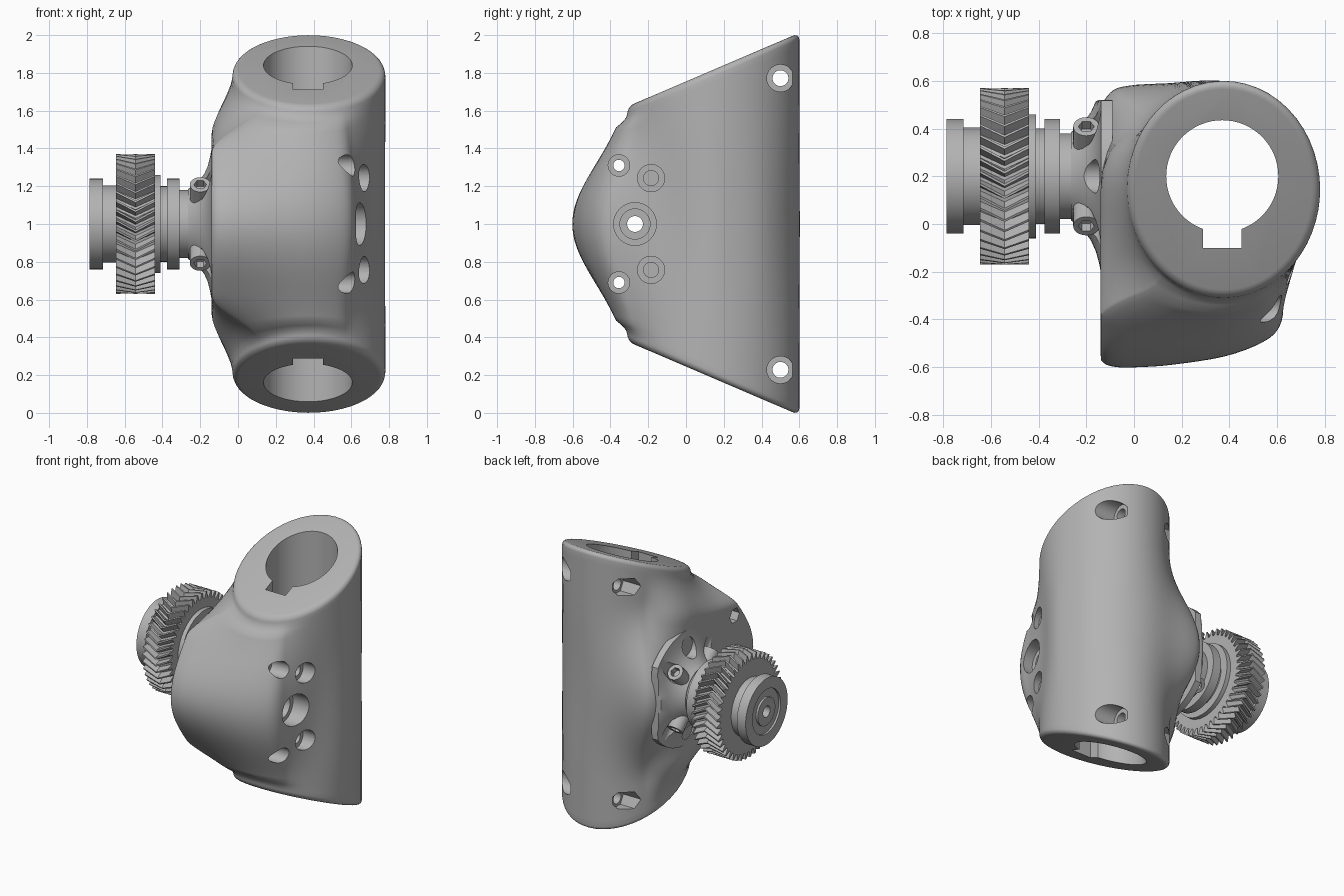
import bpy, bmesh
from math import pi, sin, cos, sqrt
from mathutils import Vector

cube = bpy.data.objects.get("Cube")
if cube:
    bpy.data.objects.remove(cube, do_unlink=True)

grey = bpy.data.materials.new("plain grey")
grey.use_nodes = True
grey.diffuse_color = (0.45, 0.45, 0.45, 1)
grey.node_tree.nodes["Principled BSDF"].inputs["Base Color"].default_value = (0.45, 0.45, 0.45, 1)


def loft(name, rings):
    """Skin a list of equal closed rings and cap both ends."""
    bm = bmesh.new()
    rows = [[bm.verts.new(p) for p in ring] for ring in rings]
    n = len(rows[0])
    for a, b in zip(rows, rows[1:]):
        for i in range(n):
            j = (i + 1) % n
            bm.faces.new((a[i], a[j], b[j], b[i]))
    bm.faces.new(rows[0][::-1])
    bm.faces.new(rows[-1])
    bmesh.ops.recalc_face_normals(bm, faces=bm.faces)
    mesh = bpy.data.meshes.new(name)
    bm.to_mesh(mesh)
    bm.free()
    mesh.materials.append(grey)
    ob = bpy.data.objects.new(name, mesh)
    bpy.context.collection.objects.link(ob)
    return ob


def rod(name, start, end, r, n=32):
    start, end = Vector(start), Vector(end)
    q = (end - start).to_track_quat('Z', 'Y')
    circle = [q @ Vector((r * cos(2 * pi * i / n), r * sin(2 * pi * i / n), 0)) for i in range(n)]
    return loft(name, [[c + p for p in circle] for c in (start, end)])


def cut(ob, cutter):
    """Subtract the cutter, bake the result and delete the cutter."""
    mod = ob.modifiers.new("cut", 'BOOLEAN')
    mod.operation, mod.solver, mod.object = 'DIFFERENCE', 'EXACT', cutter
    bpy.context.view_layer.update()
    mesh = bpy.data.meshes.new_from_object(ob.evaluated_get(bpy.context.evaluated_depsgraph_get()))
    ob.modifiers.clear()
    ob.data = mesh
    bpy.data.objects.remove(cutter, do_unlink=True)


def smooth(a, b, v):
    t = min(1, max(0, (v - a) / (b - a)))
    return t * t * (3 - 2 * t)


def bump(dz, reach):
    return 0.5 + 0.5 * cos(pi * min(1, dz / reach))


# ---- housing: oval tube blended into a wide middle, ends cut on a slant
CX, CY, RX, RY, ROUND = 0.375, 0.145, 0.405, 0.455, 0.035
middle = [Vector(p) for p in (
    (-.14, -.52), (-.13, -.58), (-.07, -.6), (.02, -.6), (.16, -.59), (.38, -.555),
    (.54, -.495), (.61, -.43), (.635, -.32), (.69, -.12), (.765, .06), (.775, .2),
    (.71, .4), (.56, .54), (.37, .6), (.14, .59), (-.02, .58), (-.1, .55),
    (-.14, .45), (-.14, .14), (-.14, -.2))]


def spline(pts, steps):
    out, n = [], len(pts)
    for i in range(n):
        a, b, c, d = (pts[(i + k) % n] for k in (-1, 0, 1, 2))
        for k in range(steps):
            t = k / steps
            out.append(0.5 * (2 * b + (c - a) * t + (2 * a - 5 * b + 4 * c - d) * t * t
                              + (3 * b - a - 3 * c + d) * t ** 3))
    return out


def half_height(y):
    return 0.622 + 0.428 * (y + 0.31)


def housing_point(m, s):
    dx, dy = m.x - CX, m.y - CY
    k = 1 / sqrt((dx / RX) ** 2 + (dy / RY) ** 2)
    ex, ey = CX + dx * k, CY + dy * k
    dz = abs(s) * (half_height(ey) - ROUND)
    side = 1 - smooth(0.6, 1, abs(s))
    front = min(side, bump(dz, 0.76))
    back = smooth(CY, 0.55, m.y)
    rear = side * (1 - back) + bump(dz, 0.66) * back
    wx = rear if dx < 0 else front
    wy = front if dy < 0 else rear
    return Vector((ex + (m.x - ex) * wx, ey + (m.y - ey) * wy, 1 + (dz if s > 0 else -dz)))


outline = spline(middle, 4)
ROWS = 23
rings = [[housing_point(m, i / ROWS) for m in outline] for i in range(-ROWS, ROWS + 1)]


def rounded_end(ring, sign):
    out = []
    for i in range(1, 6):
        a = i * pi / 10
        inset = ROUND * (1 - cos(a))
        kx, ky = 1 - inset / RX, 1 - inset / RY
        row = []
        for p in ring:
            y = CY + (p.y - CY) * ky
            row.append((CX + (p.x - CX) * kx, y,
                        1 + sign * (half_height(y) - ROUND * (1 - sin(a)))))
        out.append(row)
    return out


rings = rounded_end(rings[0], -1)[::-1] + rings + rounded_end(rings[-1], 1)
housing = loft("housing", rings)

# bore and keyway
cut(housing, rod("bore_cutter", (.37, .2, -.2), (.37, .2, 2.2), .235, 64))
key = [(.29, -.1), (.45, -.1), (.45, .1), (.29, .1)]
cut(housing, loft("key_cutter", [[(x, y, z) for x, y in key] for z in (-.2, 2.2)]))


def drill(y, z, x0, x1, r, n=32):
    cut(housing, rod("drill_cutter", (x0, y, z), (x1, y, z), r, n))


# stepped central hole
drill(-.27, 1, .55, 1, .113)
drill(-.27, 1, .45, .6, .08)
drill(-.27, 1, -.4, .5, .042)
# bolt holes and nut pockets, mirrored above and below
for s in (-1, 1):
    drill(.5, 1 + s * .772, .53, 1, .072)
    drill(.5, 1 + s * .772, -.4, .6, .042)
    drill(.5, 1 + s * .772, -.4, .2, .07, 6)
    drill(-.355, 1 + s * .31, .48, 1, .057)
    drill(-.355, 1 + s * .31, -.4, .5, .03)
    drill(-.355, 1 + s * .31, -.4, -.06, .055, 6)
    drill(-.185, 1 + s * .243, .6, 1, .072)
    drill(-.185, 1 + s * .243, .45, .65, .04)

# ---- stepped shaft with collar flare
AY, AZ = 0.2, 1.0


def lathe(name, profile, n=64, y_limit=1):
    return loft(name, [[(x, min(y_limit, AY + r * cos(2 * pi * i / n)), AZ + r * sin(2 * pi * i / n))
                        for i in range(n)] for x, r in profile])


lathe("shaft", [
    (-.7, .04), (-.785, .04), (-.785, .1), (-.77, .1), (-.77, .16), (-.785, .16),
    (-.785, .24), (-.715, .24), (-.715, .205), (-.645, .205), (-.645, .26), (-.41, .26),
    (-.41, .2), (-.375, .2), (-.375, .24), (-.31, .24), (-.31, .18), (-.25, .18)])
collar = lathe("collar", [
    (-.265, .185), (-.235, .205), (-.205, .235), (-.18, .27), (-.16, .315),
    (-.146, .365), (-.138, .41), (-.09, .41)], y_limit=.52)

# ---- herringbone gear
TEETH, ROOT, TIP = 44, 0.325, 0.37
tooth = [(0, ROOT), (.3, ROOT), (.55, TIP), (.75, TIP)]


def gear_ring(x, twist):
    ring = []
    for t in range(TEETH):
        for f, r in tooth:
            a = 2 * pi * (t + f) / TEETH + twist
            ring.append((x, AY + r * cos(a), AZ + r * sin(a)))
    return ring


loft("herringbone_gear", [gear_ring(-.645, 0), gear_ring(-.5425, .15), gear_ring(-.44, 0)])

# ---- clearance notches in the flare, above and below the shaft
for s in (-1, 1):
    z = AZ + s * .3
    cut(collar, rod("notch_cutter", (-.4, AY, z), (-.142, AY, z), .07))

# ---- four radial socket screws in the collar
for i in range(4):
    a = pi / 4 + i * pi / 2
    d = Vector((0, cos(a), sin(a)))
    c = Vector((-.2, AY, AZ))
    cut(collar, rod("pocket_cutter", c + d * .24, c + d * .6, .062))
    screw = rod("set_screw", c + d * .17, c + d * .295, .055)
    cut(screw, rod("socket_cutter", c + d * .25, c + d * .35, .034, 6))

# ---- shading
bpy.ops.object.select_all(action='DESELECT')
for ob in bpy.context.scene.objects:
    if ob.type == 'MESH':
        ob.select_set(True)
        bpy.context.view_layer.objects.active = ob
bpy.ops.object.shade_smooth_by_angle(angle=0.5)
